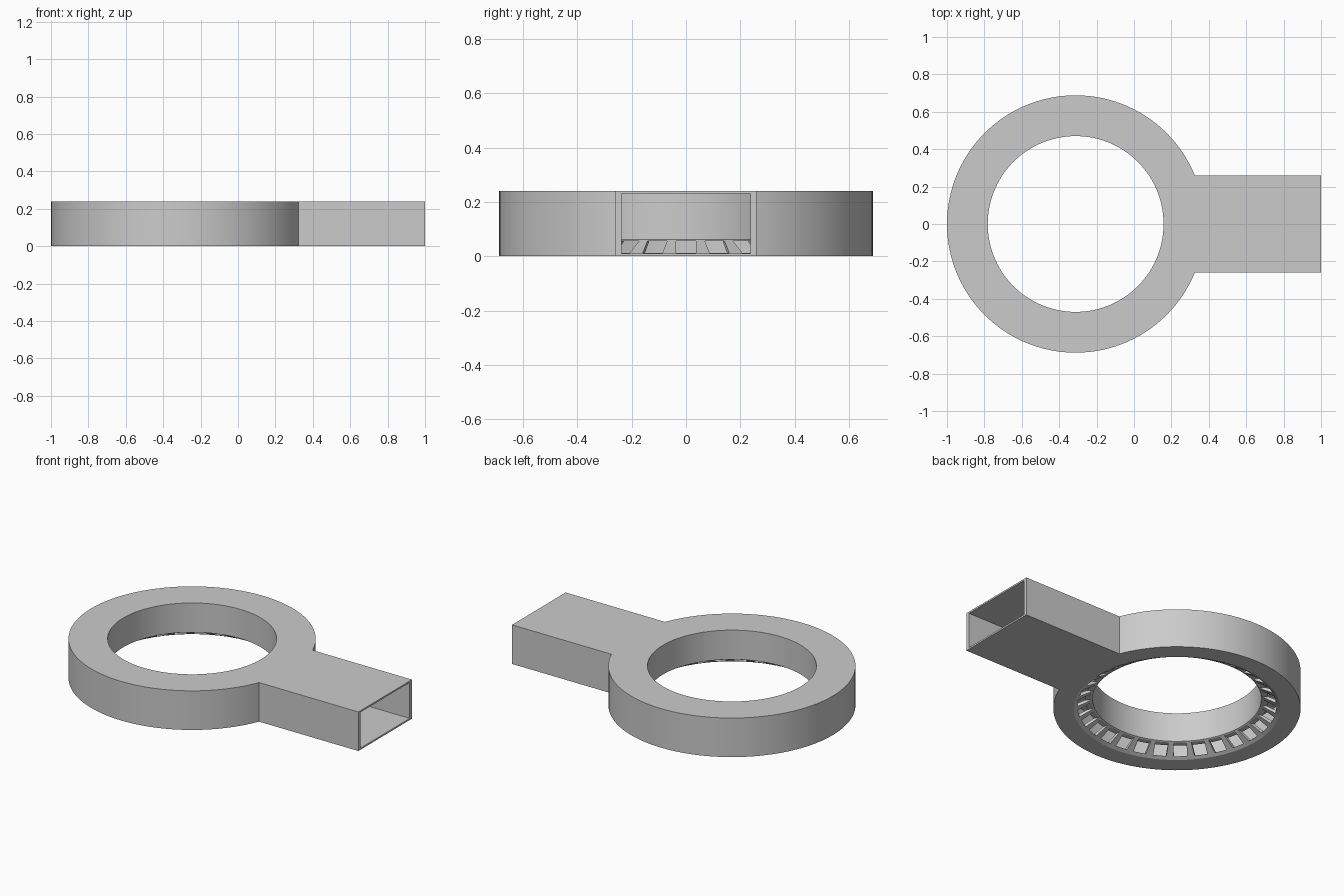
import bpy, bmesh, math
from mathutils import Matrix, Vector

cube = bpy.data.objects.get("Cube")
if cube:
    bpy.data.objects.remove(cube, do_unlink=True)

CX = -0.312            # ring centre
HEIGHT = 0.24
SEGMENTS = 120
SLOTS = 30

grey = bpy.data.materials.new("plain grey")
grey.use_nodes = True
grey.diffuse_color = (0.6, 0.6, 0.6, 1)
grey.node_tree.nodes["Principled BSDF"].inputs["Base Color"].default_value = grey.diffuse_color


def finish(name, bm):
    bmesh.ops.recalc_face_normals(bm, faces=bm.faces)
    mesh = bpy.data.meshes.new(name)
    bm.to_mesh(mesh)
    bm.free()
    mesh.materials.append(grey)
    obj = bpy.data.objects.new(name, mesh)
    bpy.context.collection.objects.link(obj)
    return obj


def revolve(name, profile):
    """Closed radius/height profile turned around the ring centre."""
    bm = bmesh.new()
    rings = []
    for i in range(SEGMENTS):
        a = math.tau * i / SEGMENTS
        rings.append([bm.verts.new((CX + r * math.cos(a), r * math.sin(a), z))
                      for r, z in profile])
    n = len(profile)
    for i in range(SEGMENTS):
        p, q = rings[i], rings[(i + 1) % SEGMENTS]
        for j in range(n):
            k = (j + 1) % n
            bm.faces.new((p[j], q[j], q[k], p[k]))
    return finish(name, bm)


def add_box(bm, low, high, turn=0.0):
    """Box given in ring coordinates, turned about the ring centre."""
    low, high = Vector(low), Vector(high)
    place = (Matrix.Translation((CX, 0, 0)) @ Matrix.Rotation(turn, 4, 'Z')
             @ Matrix.Translation((low + high) / 2)
             @ Matrix.Diagonal((*(high - low), 1)))
    bmesh.ops.create_cube(bm, size=1, matrix=place)


def box(name, low, high):
    bm = bmesh.new()
    add_box(bm, low, high)
    return finish(name, bm)


def combine(target, other, operation):
    mod = target.modifiers.new(operation, 'BOOLEAN')
    mod.operation = operation
    mod.solver = 'EXACT'
    mod.object = other
    bpy.ops.object.select_all(action='DESELECT')
    bpy.context.view_layer.objects.active = target
    target.select_set(True)
    bpy.ops.object.modifier_apply(modifier=mod.name)
    bpy.data.objects.remove(other, do_unlink=True)


# Outer shell: ring with a flared lower lip, plus the straight inlet
END = 1 - CX
duct = revolve("ring_duct", [(0.688, 0), (0.688, HEIGHT), (0.47, HEIGHT),
                             (0.47, 0.06), (0.574, 0)])
inlet = box("inlet", (0.6, -0.26, 0), (END, 0.26, HEIGHT))
combine(duct, inlet, 'UNION')

# Hollow interior, open at the inlet end
cavity = revolve("cavity", [(0.668, 0.01), (0.668, 0.23), (0.498, 0.23),
                            (0.498, 0.062), (0.598, 0.01)])
passage = box("passage", (0.615, -0.238, 0.01), (END + 0.1, 0.238, 0.23))
combine(cavity, passage, 'UNION')
combine(duct, cavity, 'DIFFERENCE')

# Outlet slots through the flared lip
bm = bmesh.new()
for i in range(SLOTS):
    add_box(bm, (0.44, -0.037, 0.012), (0.62, 0.037, 0.056), math.tau * i / SLOTS)
combine(duct, finish("slots", bm), 'DIFFERENCE')

bpy.context.view_layer.objects.active = duct
duct.select_set(True)
bpy.ops.object.shade_smooth_by_angle(angle=math.radians(25))
